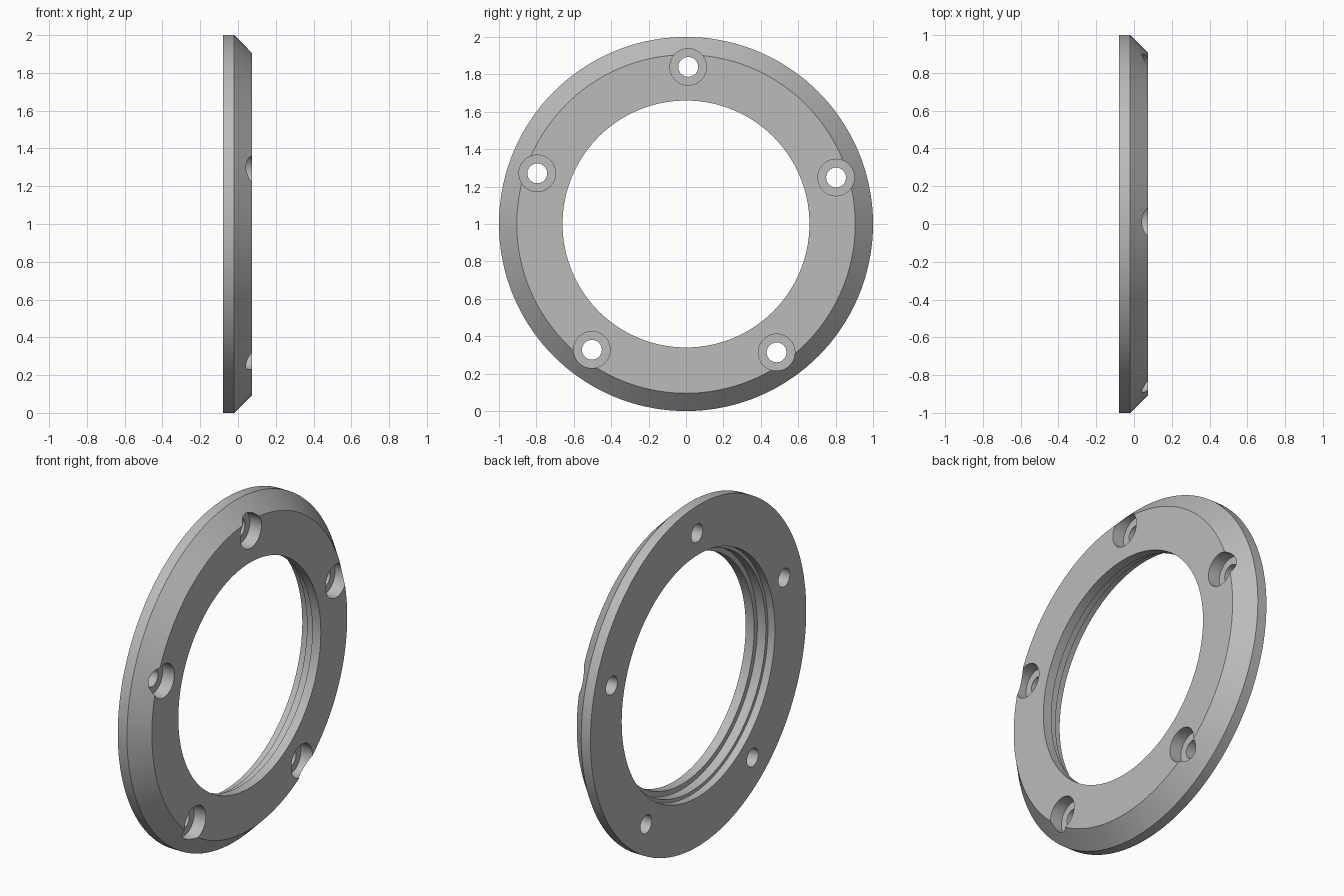
import bpy, bmesh, math
from mathutils import Matrix, Vector

if "Cube" in bpy.data.objects:
    bpy.data.objects.remove(bpy.data.objects["Cube"], do_unlink=True)

CENTRE_Z = 1.0
HOLES = 5
BOLT_RADIUS = 0.84

grey = bpy.data.materials.new("plain_grey")
grey.use_nodes = True
colour = (0.5, 0.5, 0.5, 1)
grey.diffuse_color = colour
grey.node_tree.nodes["Principled BSDF"].inputs["Base Color"].default_value = colour


def add_object(name, bm):
    bmesh.ops.recalc_face_normals(bm, faces=bm.faces)
    mesh = bpy.data.meshes.new(name)
    bm.to_mesh(mesh)
    bm.free()
    mesh.materials.append(grey)
    obj = bpy.data.objects.new(name, mesh)
    bpy.context.collection.objects.link(obj)
    return obj


# Flange ring: (x, radius) section turned about the x axis
section = [(-0.08, 1.0), (-0.02, 1.0), (0.075, 0.905), (0.075, 0.66),
           (0.02, 0.66), (0.02, 0.69), (-0.035, 0.69), (-0.035, 0.71), (-0.08, 0.71)]
bm = bmesh.new()
verts = [bm.verts.new((x, 0, CENTRE_Z + r)) for x, r in section]
edges = [bm.edges.new((verts[i - 1], verts[i])) for i in range(len(verts))]
bmesh.ops.spin(bm, geom=verts + edges, cent=(0, 0, CENTRE_Z), axis=(1, 0, 0),
               angle=math.tau, steps=144, use_duplicate=False)
bmesh.ops.remove_doubles(bm, verts=bm.verts, dist=0.0001)
ring = add_object("flange_ring", bm)


def bolt_cutter(name, radius, x0, x1):
    """Cylinders along x on the bolt circle."""
    bm = bmesh.new()
    for i in range(HOLES):
        a = math.radians(89.2) + i * math.tau / HOLES
        place = Matrix.Translation(Vector(((x0 + x1) / 2, BOLT_RADIUS * math.cos(a),
                                           CENTRE_Z + BOLT_RADIUS * math.sin(a))))
        bmesh.ops.create_cone(bm, cap_ends=True, segments=40, radius1=radius,
                              radius2=radius, depth=x1 - x0,
                              matrix=place @ Matrix.Rotation(math.pi / 2, 4, "Y"))
    obj = add_object(name, bm)
    obj.hide_render = True
    return obj


# Counterbores and through holes
cutters = [bolt_cutter("counterbore_cutter", 0.098, 0.0, 0.2),
           bolt_cutter("bolt_hole_cutter", 0.053, -0.2, 0.15)]
bpy.ops.object.select_all(action="DESELECT")
ring.select_set(True)
bpy.context.view_layer.objects.active = ring
for cutter in cutters:
    mod = ring.modifiers.new(cutter.name, "BOOLEAN")
    mod.operation = "DIFFERENCE"
    mod.solver = "EXACT"
    mod.object = cutter
    bpy.ops.object.modifier_apply(modifier=mod.name)
    bpy.data.objects.remove(cutter, do_unlink=True)

bpy.ops.object.shade_smooth_by_angle(angle=math.radians(30))
